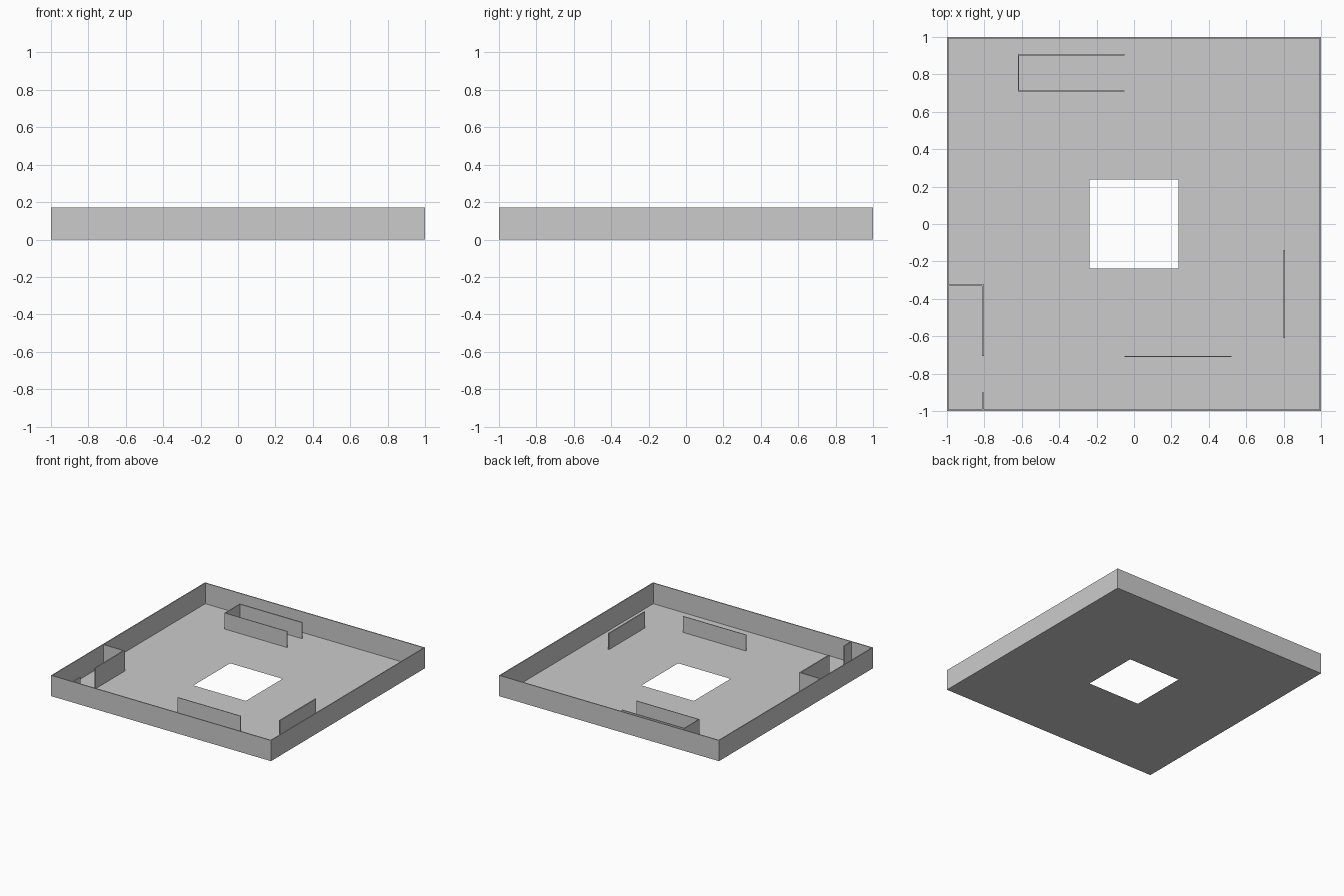
import bpy, bmesh

if "Cube" in bpy.data.objects:
    bpy.data.objects.remove(bpy.data.objects["Cube"])

WALL_H = 0.17    # perimeter and entry wall height
LOW_H = 0.132    # freestanding partition height


def finish(name, bm):
    mesh = bpy.data.meshes.new(name)
    bm.to_mesh(mesh)
    bm.free()
    obj = bpy.data.objects.new(name, mesh)
    bpy.context.collection.objects.link(obj)
    return obj


def wall(name, x0, x1, y0, y1, h):
    """Upright slab standing on the floor, open underneath."""
    bm = bmesh.new()
    bmesh.ops.create_cube(bm, size=1)
    for v in bm.verts:
        v.co.x = x1 if v.co.x > 0 else x0
        v.co.y = y1 if v.co.y > 0 else y0
        v.co.z = h if v.co.z > 0 else 0
    bm.normal_update()
    bottom = [f for f in bm.faces if f.normal.z < -0.9]
    bmesh.ops.delete(bm, geom=bottom, context='FACES_ONLY')
    return finish(name, bm)


# Floor sheet with a square opening in the middle
bm = bmesh.new()
corners = [(-1, -1), (1, -1), (1, 1), (-1, 1)]
outer = [bm.verts.new((x, y, 0)) for x, y in corners]
inner = [bm.verts.new((x * 0.238, y * 0.238, 0)) for x, y in corners]
for i in range(4):
    j = (i + 1) % 4
    bm.faces.new((outer[i], outer[j], inner[j], inner[i]))
finish("floor", bm)

# Perimeter walls
T = 0.008
wall("front_wall", -1, 1, -1, -1 + T, WALL_H)
wall("back_wall", -1, 1, 1 - T, 1, WALL_H)
wall("left_wall", -1, -1 + T, -1 + T, 1 - T, WALL_H)
wall("right_wall", 1 - T, 1, -1 + T, 1 - T, WALL_H)

# Full-height corner room at the front left, with a doorway gap
wall("corner_room_side", -0.812, -0.802, -0.705, -0.325, WALL_H)
wall("corner_room_back", -1 + T, -0.802, -0.332, -0.324, WALL_H)
wall("corner_room_stub", -0.812, -0.802, -1 + T, -0.9, WALL_H)

# Low U-shaped stall near the back wall
wall("stall_back", -0.62, -0.05, 0.9, 0.91, LOW_H)
wall("stall_front", -0.62, -0.05, 0.709, 0.715, LOW_H)
wall("stall_end", -0.62, -0.614, 0.715, 0.9, LOW_H)

# Low freestanding partitions
wall("front_partition", -0.05, 0.52, -0.711, -0.705, LOW_H)
wall("right_partition", 0.798, 0.808, -0.61, -0.14, LOW_H)
